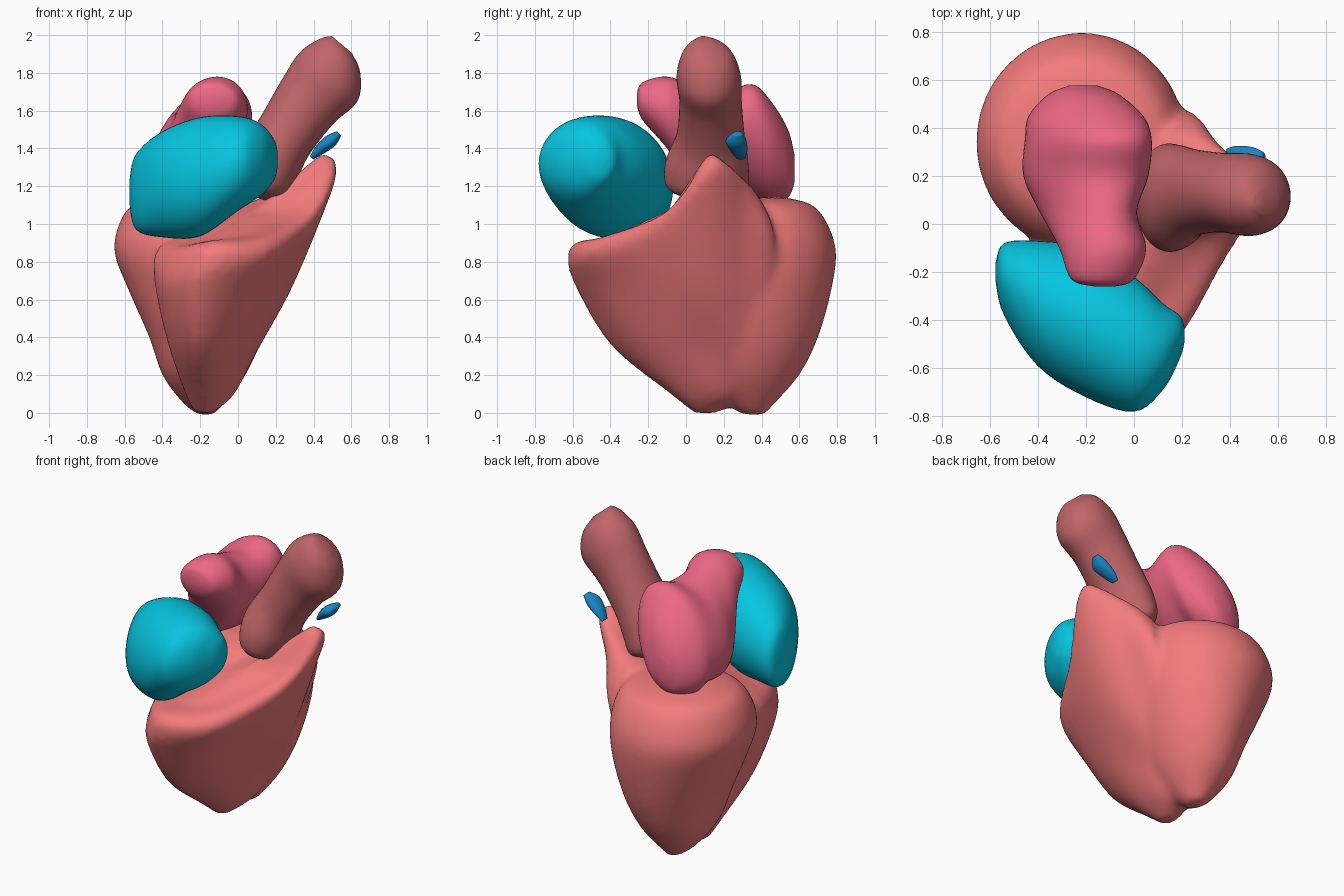
import bpy, bmesh
from math import sin, cos, pi, radians
from mathutils import Vector

if "Cube" in bpy.data.objects:
    bpy.data.objects.remove(bpy.data.objects["Cube"])


def spline(a, b, c, d, t):
    # Catmull-Rom point between b and c
    return 0.5 * (2 * b + (c - a) * t + (2 * a - 5 * b + 4 * c - d) * t * t
                  + (3 * b - a - 3 * c + d) * t ** 3)


def refine(points, steps, closed):
    n, out = len(points), []
    pick = (lambda i: points[i % n]) if closed else (lambda i: points[max(0, min(n - 1, i))])
    for i in range(n if closed else n - 1):
        out += [spline(pick(i - 1), pick(i), pick(i + 1), pick(i + 2), k / steps)
                for k in range(steps)]
    return out if closed else out + [points[-1]]


def loft(bm, rings, around=4, along=5):
    # smooth skin through rings of equal point count, closed at both ends
    rings = [refine([Vector(p) for p in r], around, True) for r in rings]
    rows = list(zip(*[refine(list(col), along, False) for col in zip(*rings)]))
    grid = [[bm.verts.new(p) for p in row] for row in rows]
    n = len(grid[0])
    for r0, r1 in zip(grid, grid[1:]):
        for j in range(n):
            k = (j + 1) % n
            bm.faces.new((r0[j], r0[k], r1[k], r1[j]))
    for row in (grid[0], grid[-1]):
        mid = bm.verts.new(sum((v.co for v in row), Vector()) / n)
        for j in range(n):
            bm.faces.new((row[j], row[(j + 1) % n], mid))


def ellipse(centre, u, v, n=12):
    c, u, v = Vector(centre), Vector(u), Vector(v)
    return [c + u * cos(2 * pi * i / n) + v * sin(2 * pi * i / n) for i in range(n)]


def part(name, lofts, color):
    bm = bmesh.new()
    for rings in lofts:
        loft(bm, rings)
    bmesh.ops.recalc_face_normals(bm, faces=bm.faces[:])
    for f in bm.faces:
        f.smooth = True
    me = bpy.data.meshes.new(name)
    bm.to_mesh(me)
    bm.free()
    mat = bpy.data.materials.new(name + "_color")
    mat.diffuse_color = (*color, 1)
    mat.use_nodes = True
    mat.node_tree.nodes["Principled BSDF"].inputs["Base Color"].default_value = mat.diffuse_color
    me.materials.append(mat)
    ob = bpy.data.objects.new(name, me)
    bpy.context.collection.objects.link(ob)
    return ob


# Left ventricle: z, centre x, centre y, radius x, radius y
left = [ellipse((x, y, z), (rx, 0, 0), (0, ry, 0)) for z, x, y, rx, ry in [
    (-.01, -.17, .36, .04, .06), (.05, -.18, .34, .11, .13), (.2, -.18, .32, .22, .28),
    (.4, -.17, .32, .30, .38), (.65, -.19, .33, .39, .44), (.85, -.22, .34, .435, .455),
    (1.0, -.22, .34, .41, .41), (1.1, -.22, .35, .34, .32), (1.14, -.22, .36, .18, .17)]]

# Right ventricle: wedge outlines from tip to mid height, then a slanted rim
right = [ellipse((-.18, .1, 0), (-.05, 0, 0), (0, -.06, 0), 8)]
for z, outline in [
    (.1, [(-.27, .02), (-.2, -.08), (-.1, -.05), (-.04, .05), (-.02, .2), (-.08, .33), (-.2, .3), (-.27, .15)]),
    (.35, [(-.35, -.2), (-.22, -.39), (-.05, -.3), (.07, -.1), (.11, .12), (.1, .3), (-.02, .4), (-.33, 0)]),
    (.65, [(-.41, -.32), (-.23, -.57), (.03, -.48), (.2, -.2), (.28, .08), (.23, .3), (.1, .46), (-.38, 0)])]:
    right.append([(x, y, z) for x, y in outline])
right += [
    [(-.41, -.31, .79), (-.18, -.62, .81), (.14, -.52, .83), (.33, -.2, .9),
     (.45, .08, 1.05), (.36, .29, 1.03), (.17, .46, .95), (-.38, -.02, .88)],
    [(-.35, -.32, .87), (-.15, -.58, .9), (.14, -.47, .92), (.38, -.13, 1.04),
     (.53, .12, 1.3), (.4, .28, 1.27), (.1, .36, 1.1), (-.31, -.05, .94)],
    [(-.2, -.3, .91), (-.1, -.42, .92), (.08, -.35, .95), (.31, -.06, 1.09),
     (.46, .12, 1.38), (.3, .19, 1.25), (.1, .2, 1.13), (-.2, -.1, .97)]]
# start the wedge tip at the same angle as its outlines
right[0] = right[0][1:] + right[0][:1]

# Both ventricles fused into one smooth body
body = part("ventricles", [left, right], (.9, .2, .2))
rm = body.modifiers.new("fuse", 'REMESH')
rm.mode = 'VOXEL'
rm.voxel_size = 0.022
rm.use_smooth_shade = True
sm = body.modifiers.new("soften", 'SMOOTH')
sm.factor = 0.5
sm.iterations = 9

# Front chamber: x, centre y, centre z, radius y, radius z
part("right_atrium", [[ellipse((x, y, z), (0, ry, 0), (0, 0, rz)) for x, y, z, ry, rz in [
    (-.575, -.2, 1.17, .04, .06), (-.54, -.23, 1.17, .15, .20), (-.4, -.33, 1.21, .26, .28),
    (-.2, -.41, 1.25, .31, .315), (0, -.5, 1.32, .28, .25), (.12, -.51, 1.34, .18, .19),
    (.19, -.47, 1.34, .09, .11), (.21, -.46, 1.34, .03, .04)]]], (.002, .56, .75))

# Back chamber, leaning right towards its top: y, centre x, centre z, radius x, radius z, lean
part("left_atrium", [[ellipse((x, y, z), (rx, 0, 0), (k, 0, rz)) for y, x, z, rx, rz, k in [
    (-.26, -.12, 1.66, .04, .03, 0), (-.23, -.13, 1.65, .13, .10, 0), (-.1, -.13, 1.59, .18, .19, .02),
    (.05, -.19, 1.46, .19, .27, .07), (.2, -.2, 1.42, .24, .28, .10), (.35, -.19, 1.44, .24, .30, .11),
    (.45, -.2, 1.38, .22, .27, .09), (.54, -.21, 1.32, .14, .18, .04), (.575, -.21, 1.29, .06, .07, 0)]]],
    (.86, .14, .24))


def tilted(sections):
    # centre, width along y, thickness, tilt about y
    return [ellipse(c, (0, w, 0), (r * cos(radians(a)), 0, -r * sin(radians(a))))
            for c, w, r, a in sections]


# Great vessel rising to the upper right
part("aorta", [tilted([
    ((.1, .1, 1.14), .08, .05, 20), ((.13, .11, 1.2), .21, .14, 25),
    ((.17, .11, 1.32), .22, .17, 35), ((.25, .13, 1.47), .18, .165, 42),
    ((.37, .13, 1.65), .165, .18, 42), ((.48, .12, 1.78), .17, .20, 40),
    ((.54, .11, 1.89), .13, .14, 40), ((.55, .09, 1.95), .05, .07, 40)])], (.53, .13, .14))

# Small vessel fragment
part("pulmonary_vessel", [tilted([
    ((.39, .29, 1.35), .025, .012, 45), ((.43, .28, 1.39), .045, .028, 45),
    ((.49, .265, 1.44), .055, .035, 45), ((.535, .275, 1.48), .025, .016, 45)])],
    (.01, .24, .56))
